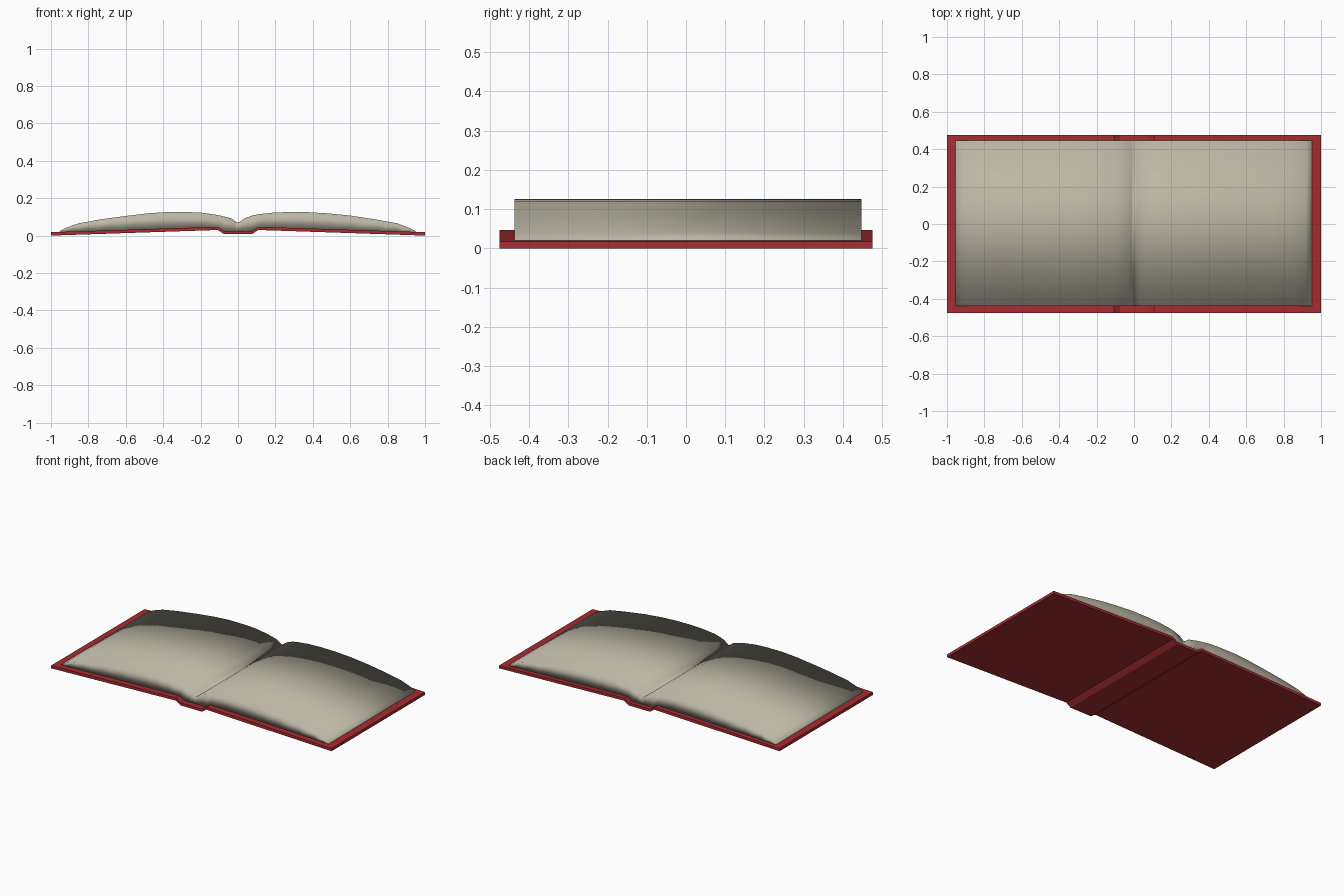
import bpy
import bmesh

if "Cube" in bpy.data.objects:
    bpy.data.objects.remove(bpy.data.objects["Cube"])


def material(name, rgb):
    m = bpy.data.materials.new(name)
    m.diffuse_color = (*rgb, 1.0)
    m.use_nodes = True
    m.node_tree.nodes["Principled BSDF"].inputs["Base Color"].default_value = m.diffuse_color
    return m


def slab(name, stations, y0, y1, mat, smooth):
    """Strip of (x, bottom z, top z) stations extruded from y0 to y1."""
    bm = bmesh.new()
    rows = [[bm.verts.new(p) for p in
             ((x, y0, b), (x, y0, t), (x, y1, t), (x, y1, b))]
            for x, b, t in stations]
    for a, c in zip(rows, rows[1:]):
        for i in range(4):
            j = (i + 1) % 4
            bm.faces.new((a[i], a[j], c[j], c[i]))
    bm.faces.new(rows[0])
    bm.faces.new(rows[-1])
    bmesh.ops.recalc_face_normals(bm, faces=bm.faces)
    for f in bm.faces:
        f.smooth = smooth
    me = bpy.data.meshes.new(name)
    bm.to_mesh(me)
    bm.free()
    me.materials.append(mat)
    ob = bpy.data.objects.new(name, me)
    bpy.context.collection.objects.link(ob)
    return ob


red = material("cover red", (0.38, 0.026, 0.030))
cream = material("page cream", (0.50, 0.47, 0.375))

# Cover: two boards rising to the hinges, with a dropped spine between them
half = [(0.075, 0.008, 0.025), (0.108, 0.030, 0.047), (1.0, 0.0, 0.018)]
cover = [(-x, b, t) for x, b, t in reversed(half)] + half
slab("cover", cover, -0.476, 0.476, red, False)


# Page block: arched leaves on both sides, dipping in the gutter
def board_top(x):
    x = abs(x)
    if x <= 0.075:
        return 0.024
    if x <= 0.108:
        return 0.024 + (x - 0.075) / 0.033 * 0.022
    return 0.046 - (x - 0.108) / 0.892 * 0.029


top = [(-0.955, 0.022), (-0.92, 0.042), (-0.85, 0.066), (-0.74, 0.086),
       (-0.60, 0.105), (-0.48, 0.119), (-0.38, 0.126), (-0.27, 0.126),
       (-0.19, 0.122), (-0.108, 0.110), (-0.075, 0.102), (-0.035, 0.092),
       (-0.015, 0.077), (0.0, 0.068), (0.015, 0.077), (0.035, 0.092),
       (0.075, 0.107), (0.108, 0.114), (0.19, 0.123), (0.27, 0.126),
       (0.38, 0.125), (0.48, 0.119), (0.60, 0.107), (0.74, 0.086),
       (0.85, 0.066), (0.92, 0.040), (0.952, 0.022)]
slab("pages", [(x, board_top(x), z) for x, z in top], -0.438, 0.447, cream, True)
